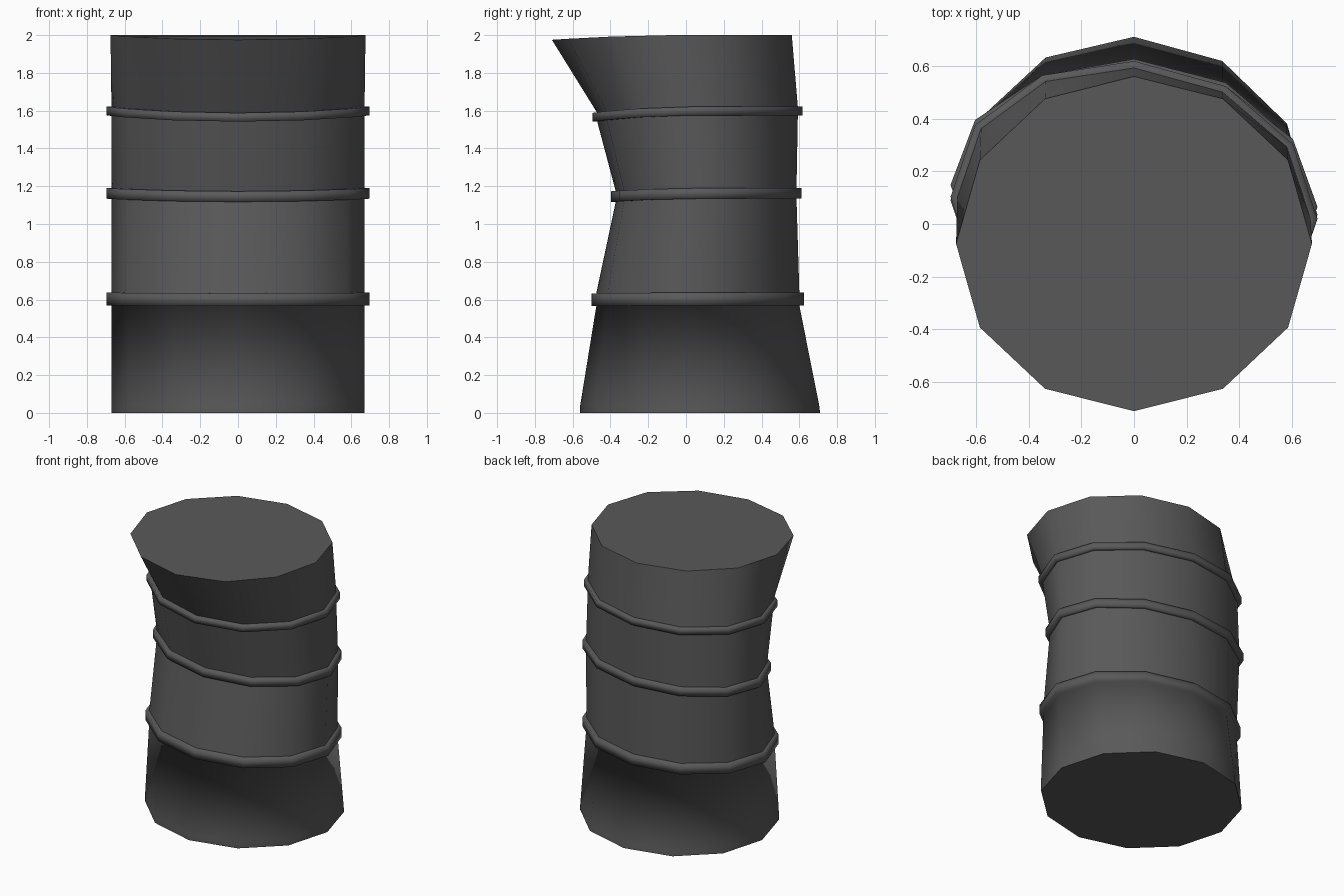
import bpy, bmesh, math

if "Cube" in bpy.data.objects:
    bpy.data.objects.remove(bpy.data.objects["Cube"])

SIDES = 12

# Main levels of the crushed barrel: z, front y, back y, half width, front sag, skew
BOTTOM = (0.00, -0.56, 0.71, 0.67, 0.0, -0.02)
LIP = (0.04, -0.56, 0.705, 0.67, 0.0, -0.02)
TOP = (2.00, -0.71, 0.56, 0.675, 0.025, 0.0)
# Hoop centre levels (wall size) followed by half height
HOOPS = [((0.603, -0.475, 0.60, 0.67, 0.004, -0.04), 0.034),
         ((1.162, -0.372, 0.585, 0.67, 0.017, -0.06), 0.028),
         ((1.598, -0.470, 0.592, 0.67, 0.033, -0.06), 0.023)]
HOOP_OUT = 0.026

bm = bmesh.new()


def loop(level, dz=0.0, out=0.0):
    z, yf, yb, rx, sag, skew = level
    yc, ry = (yf + yb) / 2, (yb - yf) / 2 + out
    verts = []
    for i in range(SIDES):
        a = 2 * math.pi * i / SIDES
        c, s = math.cos(a), math.sin(a)
        x = (rx + out) * c
        verts.append(bm.verts.new((x, yc + ry * s + skew * x,
                                   z + dz - sag * max(0, -s) ** 1.7)))
    return verts


# Stack of loops with a flag for a sharp crease
rings = [(loop(BOTTOM), True), (loop(LIP), False)]
for n, (level, h) in enumerate(HOOPS):
    rings += [(loop(level, -h), n > 0),
              (loop(level, -h, HOOP_OUT), False),
              (loop(level, h, HOOP_OUT), False),
              (loop(level, h), True)]
rings.append((loop(TOP), True))

# Walls and hoops
for (lo, _), (hi, _) in zip(rings, rings[1:]):
    for i in range(SIDES):
        j = (i + 1) % SIDES
        bm.faces.new((lo[i], lo[j], hi[j], hi[i]))

# Lids
bm.faces.new(rings[-1][0])
bm.faces.new(rings[0][0][::-1])

for f in bm.faces:
    f.smooth = True
for verts, sharp in rings:
    if sharp:
        for i in range(SIDES):
            bm.edges.get((verts[i], verts[(i + 1) % SIDES])).smooth = False

bmesh.ops.recalc_face_normals(bm, faces=bm.faces)
mesh = bpy.data.meshes.new("dented_barrel")
bm.to_mesh(mesh)
bm.free()
barrel = bpy.data.objects.new("dented_barrel", mesh)
bpy.context.collection.objects.link(barrel)

# Dark steel
mat = bpy.data.materials.new("dark_steel")
mat.diffuse_color = (0.10, 0.10, 0.10, 1)
mat.use_nodes = True
mat.node_tree.nodes["Principled BSDF"].inputs["Base Color"].default_value = mat.diffuse_color
mesh.materials.append(mat)
